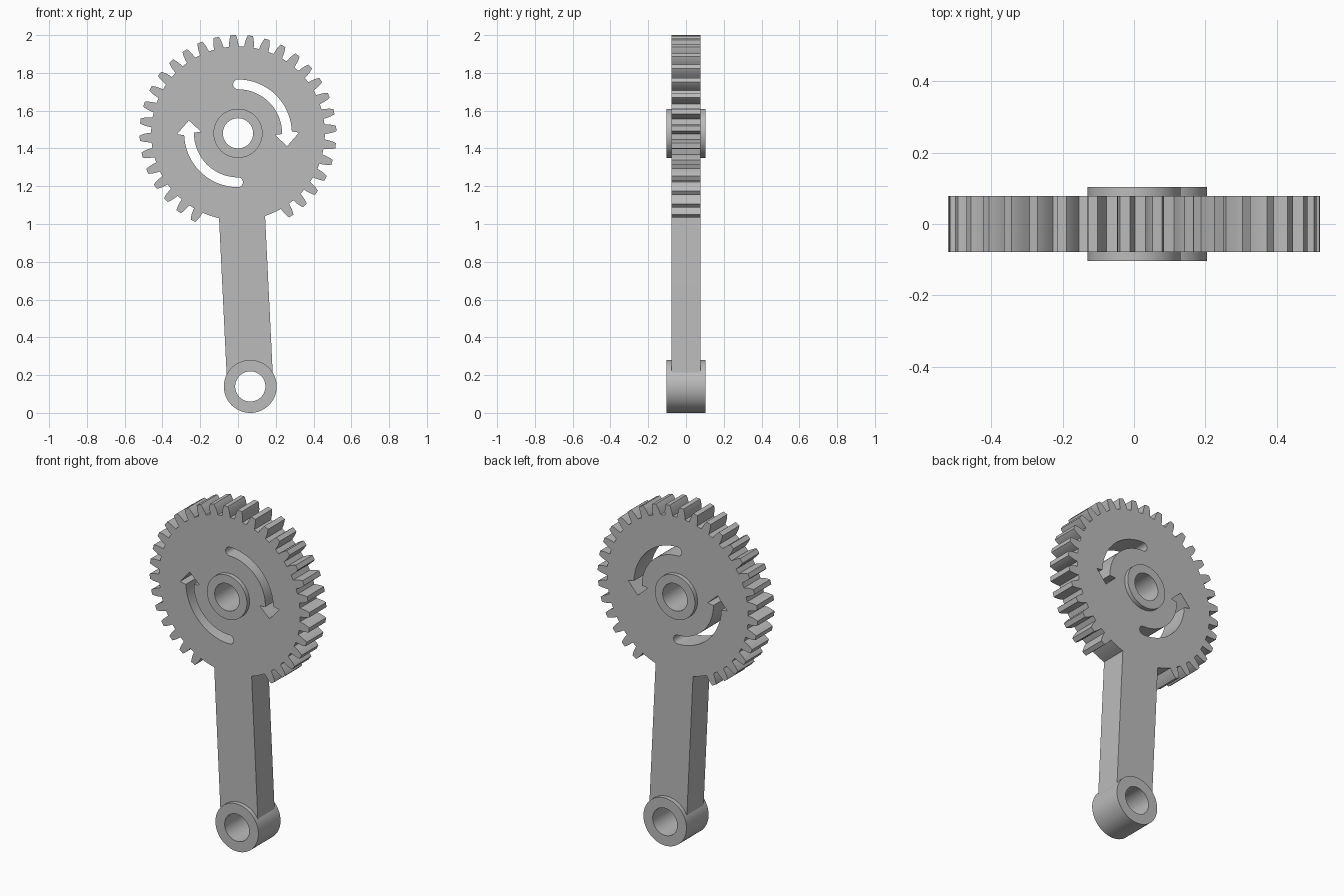
import bpy
import bmesh
from math import sin, cos, radians, degrees, asin, atan2, hypot

cube = bpy.data.objects.get("Cube")
if cube:
    bpy.data.objects.remove(cube, do_unlink=True)

# Main dimensions
GEAR_Z, BOSS_X, BOSS_Z = 1.48, 0.065, 0.14
ARM_HALF, ARM_LEN = 0.122, hypot(BOSS_X, GEAR_Z - BOSS_Z)
TILT = atan2(BOSS_X, GEAR_Z - BOSS_Z)
ROOT, TIP = 0.46, 0.521
TEETH = 36
PLATE_HALF, RING_HALF = 0.078, 0.103

steel = bpy.data.materials.new("grey_metal")
steel.use_nodes = True
GREY = (0.5, 0.5, 0.5, 1)
steel.diffuse_color = GREY
steel.node_tree.nodes["Principled BSDF"].inputs["Base Color"].default_value = GREY


def polar(r, angle, centre=(0, 0)):
    """Point at an angle in degrees, clockwise from straight up."""
    a = radians(angle)
    return centre[0] + r * sin(a), centre[1] + r * cos(a)


def arc(r, start, end, steps, centre=(0, 0)):
    return [polar(r, start + (end - start) * i / steps, centre) for i in range(steps + 1)]


def circle(r, centre=(0, 0)):
    return arc(r, 0, 360, 72, centre)[:-1]


def tilt(points):
    return [(x * cos(TILT) - y * sin(TILT), x * sin(TILT) + y * cos(TILT)) for x, y in points]


def extrude_outline(name, loops, half_depth, location):
    """Fill closed loops (inner ones are holes) and extrude them along y."""
    curve = bpy.data.curves.new(name, "CURVE")
    curve.dimensions = "2D"
    curve.fill_mode = "BOTH"
    curve.extrude = half_depth
    for loop in loops:
        spline = curve.splines.new("POLY")
        spline.points.add(len(loop) - 1)
        for point, (x, y) in zip(spline.points, loop):
            point.co = (x, y, 0, 1)
        spline.use_cyclic_u = True
    obj = bpy.data.objects.new(name, curve)
    bpy.context.collection.objects.link(obj)
    obj.location = location
    obj.rotation_euler = (radians(90), 0, 0)
    bpy.ops.object.select_all(action="DESELECT")
    obj.select_set(True)
    bpy.context.view_layer.objects.active = obj
    bpy.ops.object.convert(target="MESH")
    obj = bpy.context.view_layer.objects.active
    bm = bmesh.new()
    bm.from_mesh(obj.data)
    bmesh.ops.remove_doubles(bm, verts=bm.verts, dist=0.00001)
    bmesh.ops.recalc_face_normals(bm, faces=bm.faces)
    bm.to_mesh(obj.data)
    bm.free()
    obj.data.materials.clear()
    obj.data.materials.append(steel)
    bpy.ops.object.shade_smooth_by_angle(angle=radians(30))
    return obj


# Toothed disc outline, with the teeth left out where the arm joins
flank = [(ROOT, 3.2), (0.478, 2.9), (0.495, 2.5), (0.51, 2.0), (TIP, 1.5)]
outline = []
for k in range(21, 21 + TEETH - 5):
    mid = k * 360 / TEETH
    outline += [polar(r, mid - w) for r, w in flank]
    outline += [polar(r, mid + w) for r, w in reversed(flank)]

# Arm running down to a round end inside the boss
join = degrees(asin(ARM_HALF / ROOT))
outline += arc(ROOT, 155, 180 - join, 4)
outline += arc(ARM_HALF, 90, 270, 24, (0, -ARM_LEN))
outline += arc(ROOT, 180 + join, 205, 4)

# Curved arrow slot, and its copy turned half way round
slot = arc(0.285, 0, 88, 24)
slot += [(0.323, 0.004), (0.26, -0.068), (0.195, -0.008)]
slot += arc(0.233, 91, 0, 24)
slot += arc(0.026, 180, 360, 10, (0, 0.259))[1:-1]
slot_turned = [(-x, -y) for x, y in slot]

plate_loops = [tilt(outline), circle(0.105), slot, slot_turned,
               tilt(circle(0.1, (0, -ARM_LEN)))]
extrude_outline("gear_and_arm", plate_loops, PLATE_HALF, (0, 0, GEAR_Z))

# Bored rings at both ends
extrude_outline("gear_hub", [circle(0.13), circle(0.08)], RING_HALF, (0, 0, GEAR_Z))
extrude_outline("arm_boss", [circle(0.14), circle(0.08)], RING_HALF, (BOSS_X, 0, BOSS_Z))
